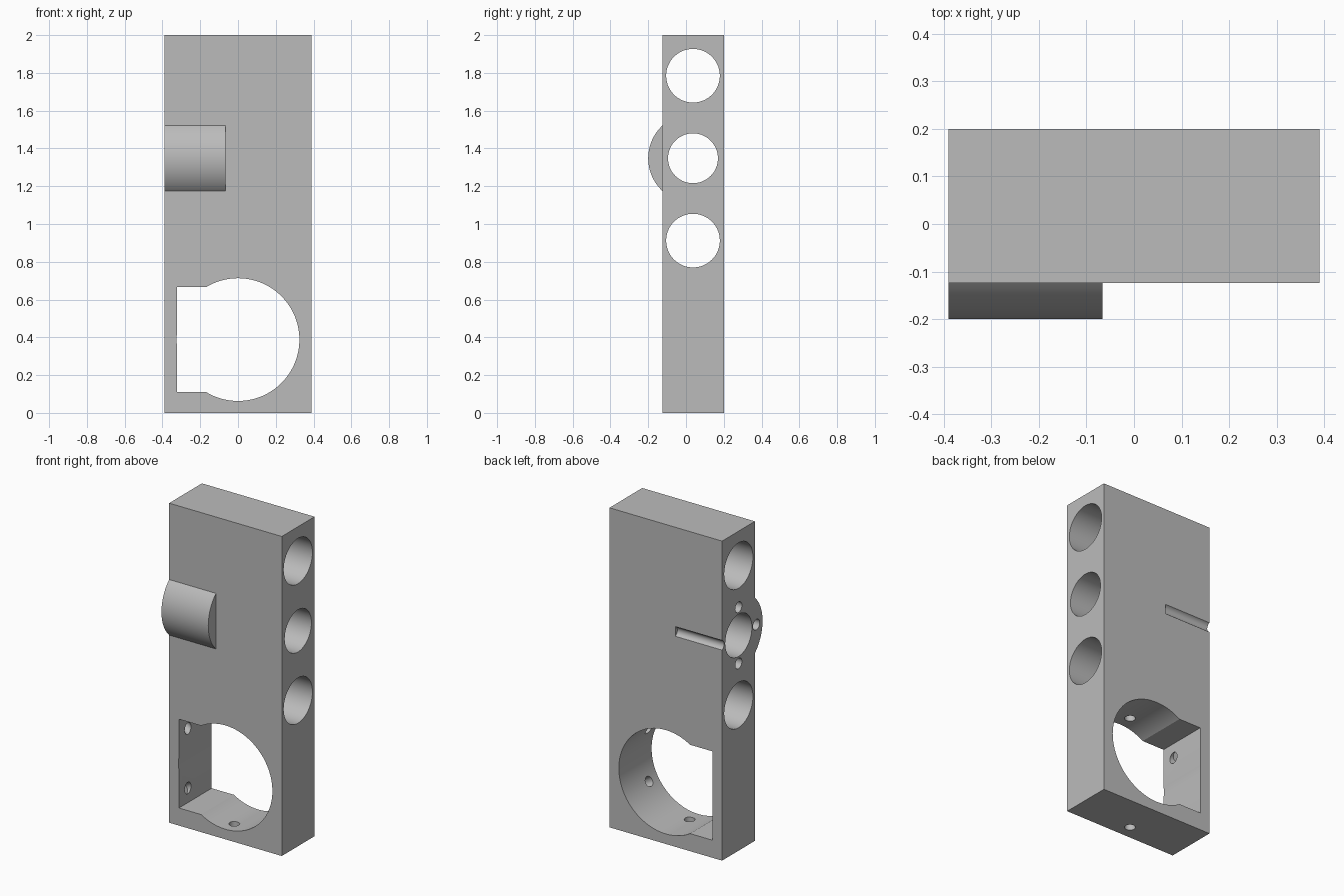
import bpy, bmesh, math
from mathutils import Matrix, Vector

if "Cube" in bpy.data.objects:
    bpy.data.objects.remove(bpy.data.objects["Cube"])

grey = bpy.data.materials.new("plain grey")
grey.diffuse_color = (0.5, 0.5, 0.5, 1)
grey.use_nodes = True
grey.node_tree.nodes["Principled BSDF"].inputs["Base Color"].default_value = grey.diffuse_color

X, FRONT, BACK = 0.39, -0.124, 0.2      # block half width, front and back planes
BORE_Y, MID_Z = 0.037, 1.348            # axis of the middle cross bore
OPEN_Z, OPEN_R = 0.388, 0.325           # centre and radius of the large opening


def make(name, bm):
    bmesh.ops.recalc_face_normals(bm, faces=bm.faces)
    me = bpy.data.meshes.new(name)
    bm.to_mesh(me)
    bm.free()
    me.materials.append(grey)
    ob = bpy.data.objects.new(name, me)
    bpy.context.collection.objects.link(ob)
    return ob


def box(name, lo, hi):
    bm = bmesh.new()
    lo, hi = Vector(lo), Vector(hi)
    bmesh.ops.create_cube(bm, size=1, matrix=Matrix.Translation((lo + hi) / 2)
                          @ Matrix.Diagonal((*(hi - lo), 1)))
    return make(name, bm)


def rod(name, start, end, r, n=64):
    bm = bmesh.new()
    start, end = Vector(start), Vector(end)
    axis = end - start
    rot = axis.to_track_quat('Z', 'Y').to_matrix().to_4x4()
    bmesh.ops.create_cone(bm, cap_ends=True, segments=n, radius1=r, radius2=r,
                          depth=axis.length,
                          matrix=Matrix.Translation((start + end) / 2) @ rot)
    return make(name, bm)


def combine(target, tool, operation):
    mod = target.modifiers.new(operation, 'BOOLEAN')
    mod.operation, mod.solver, mod.object = operation, 'EXACT', tool
    bpy.context.view_layer.objects.active = target
    bpy.ops.object.modifier_apply(modifier=mod.name)
    bpy.data.objects.remove(tool)


# Main block
block = box("drilled_block", (-X, FRONT, 0), (X, BACK, 2))

# Curved boss on the front, a circular segment extruded along x
R = 0.237
half = math.acos((BORE_Y - FRONT) / R)
bm = bmesh.new()
pts = [(BORE_Y - R * math.cos(a), MID_Z + R * math.sin(a))
       for a in (half * (i / 16 - 1) for i in range(33))]
pts += [(FRONT + 0.02, pts[-1][1]), (FRONT + 0.02, pts[0][1])]
face = bm.faces.new([bm.verts.new((-X, y, z)) for y, z in pts])
ext = bmesh.ops.extrude_face_region(bm, geom=[face])
bmesh.ops.translate(bm, vec=(X - 0.066, 0, 0),
                    verts=[v for v in ext["geom"] if isinstance(v, bmesh.types.BMVert)])
combine(block, make("curved_boss", bm), 'UNION')

# Three cross bores
for z, r in ((1.785, 0.142), (MID_Z, 0.132), (0.912, 0.142)):
    combine(block, rod("bore", (-1, BORE_Y, z), (1, BORE_Y, z), r, 96), 'DIFFERENCE')

# Four blind screw holes around the middle bore; the rear one opens as a groove
for i in range(4):
    a = i * math.pi / 2
    y, z = BORE_Y + 0.176 * math.cos(a), MID_Z + 0.176 * math.sin(a)
    combine(block, rod("screw_hole", (-0.6, y, z), (-0.066, y, z), 0.033, 32), 'DIFFERENCE')

# Large opening: round with a square pocket on the left
combine(block, rod("round_opening", (0, -1, OPEN_Z), (0, 1, OPEN_Z), OPEN_R, 128), 'DIFFERENCE')
combine(block, box("square_pocket", (-0.322, -1, 0.11), (-0.05, 1, 0.666)), 'DIFFERENCE')

# Six radial pin holes inside the opening
for i in range(6):
    a = math.radians(30 + 60 * i)
    d = Vector((math.cos(a), 0, math.sin(a)))
    c = Vector((0, -0.036, OPEN_Z))
    reach = 0.6 if i == 4 else 0.405    # the lowest one goes through the base
    combine(block, rod("pin_hole", c + d * 0.1, c + d * reach, 0.031, 32), 'DIFFERENCE')

block.select_set(True)
bpy.context.view_layer.objects.active = block
bpy.ops.object.shade_smooth_by_angle(angle=math.radians(25))
